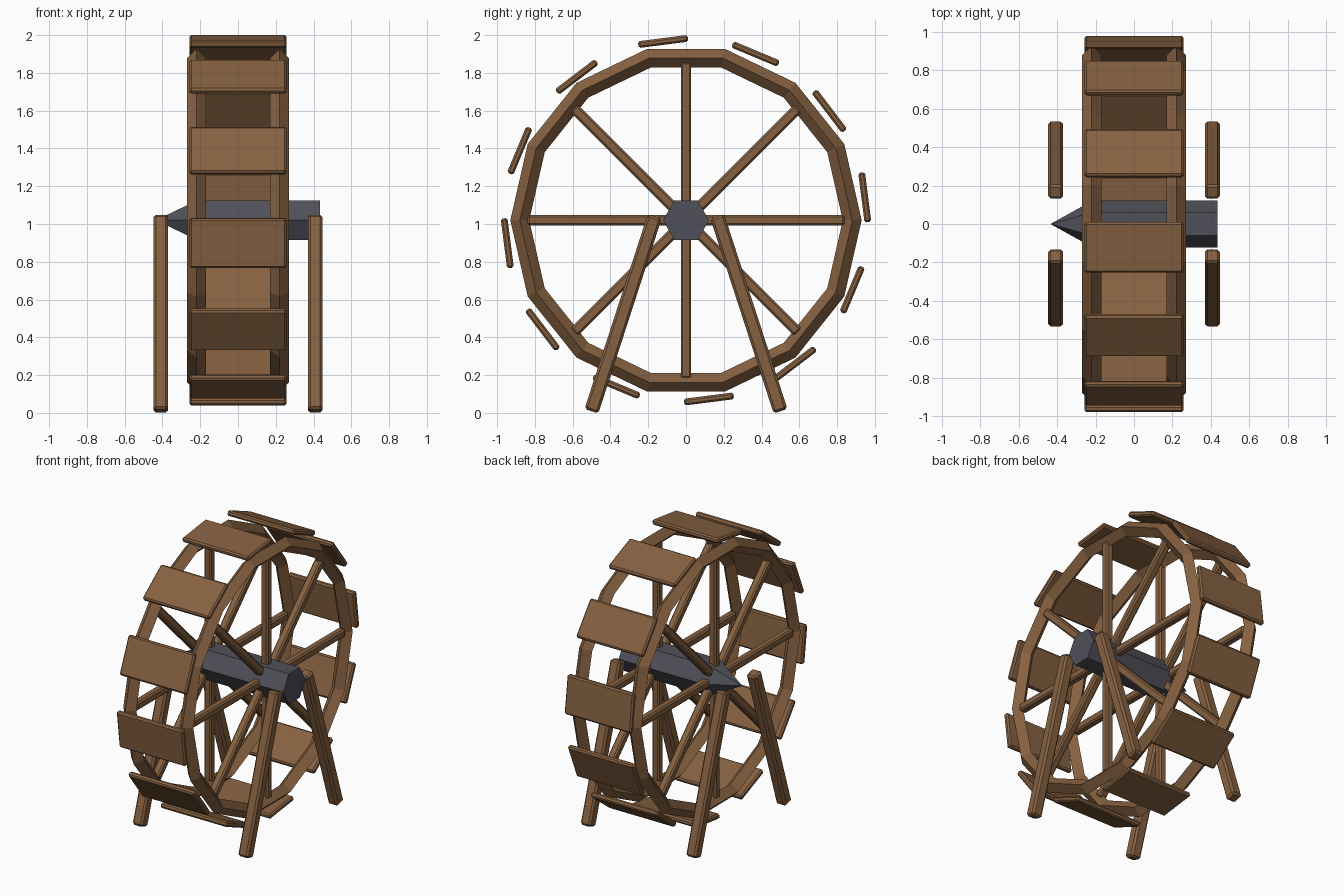
import bpy, bmesh, math
from mathutils import Matrix, Vector

if "Cube" in bpy.data.objects:
    bpy.data.objects.remove(bpy.data.objects["Cube"])

HUB = Vector((0, 0, 1.02))


def material(name, color):
    m = bpy.data.materials.new(name)
    m.diffuse_color = (*color, 1)
    m.use_nodes = True
    m.node_tree.nodes["Principled BSDF"].inputs["Base Color"].default_value = m.diffuse_color
    return m


WOOD = material("brown wood", (0.24, 0.12, 0.053))
IRON = material("dark iron", (0.08, 0.08, 0.10))


def finish(bm, name, mat):
    bmesh.ops.recalc_face_normals(bm, faces=bm.faces)
    me = bpy.data.meshes.new(name)
    bm.to_mesh(me)
    bm.free()
    me.materials.append(mat)
    ob = bpy.data.objects.new(name, me)
    bpy.context.collection.objects.link(ob)
    return ob


def beam(name, size, center, angle, bevel):
    """Chamfered box, turned about the x axis."""
    bm = bmesh.new()
    bmesh.ops.create_cube(bm, size=1)
    bmesh.ops.scale(bm, vec=size, verts=bm.verts)
    bmesh.ops.bevel(bm, geom=bm.edges[:], offset=bevel, segments=1,
                    affect='EDGES', profile=0.5)
    bmesh.ops.transform(bm, verts=bm.verts,
                        matrix=Matrix.Translation(center) @ Matrix.Rotation(angle, 4, 'X'))
    return finish(bm, name, WOOD)


def radial(a, r, x=0):
    return HUB + Vector((x, r * math.cos(a), r * math.sin(a)))


def bridge(bm, a, b):
    n = len(a)
    for i in range(n):
        bm.faces.new((a[i], a[(i + 1) % n], b[(i + 1) % n], b[i]))


# Two 14-sided rims with a diamond section, and eight spokes each
for side, label in ((-1, "left"), (1, "right")):
    bm = bmesh.new()
    section = [(0.93, 0), (0.88, 0.05), (0.83, 0), (0.88, -0.05)]
    loops = [[bm.verts.new(radial(math.tau * i / 14, r, side * 0.22 + x))
              for i in range(14)] for r, x in section]
    for k in range(4):
        bridge(bm, loops[k], loops[(k + 1) % 4])
    finish(bm, label + "_rim", WOOD)

    for i in range(8):
        a = math.tau * i / 8
        beam(f"{label}_spoke_{i + 1}", (0.055, 0.78, 0.055),
             radial(a, 0.448, side * 0.22), a, 0.01)

# Twelve paddles lying along the rim
for i in range(12):
    a = math.radians(7.3 + 30 * i)
    beam(f"paddle_{i + 1}", (0.515, 0.265, 0.036), radial(a, 0.954),
         a + math.pi / 2, 0.01)

# Six-sided axle, flat on the right and pointed on the left
bm = bmesh.new()
rings = [[bm.verts.new(radial(math.tau * i / 6, 0.122, x)) for i in range(6)]
         for x in (-0.215, 0.435)]
bridge(bm, *rings)
bm.faces.new(rings[1])
tip = bm.verts.new(radial(0, 0, -0.435))
for i in range(6):
    bm.faces.new((rings[0][i], rings[0][(i + 1) % 6], tip))
finish(bm, "axle", IRON)

# Four splayed support legs
for sx, lx in ((-1, "left"), (1, "right")):
    for sy, ly in ((-1, "front"), (1, "back")):
        beam(f"{ly}_{lx}_leg", (0.077, 0.077, 1.085),
             (sx * 0.408, sy * 0.333, 0.525), sy * math.radians(18), 0.013)
